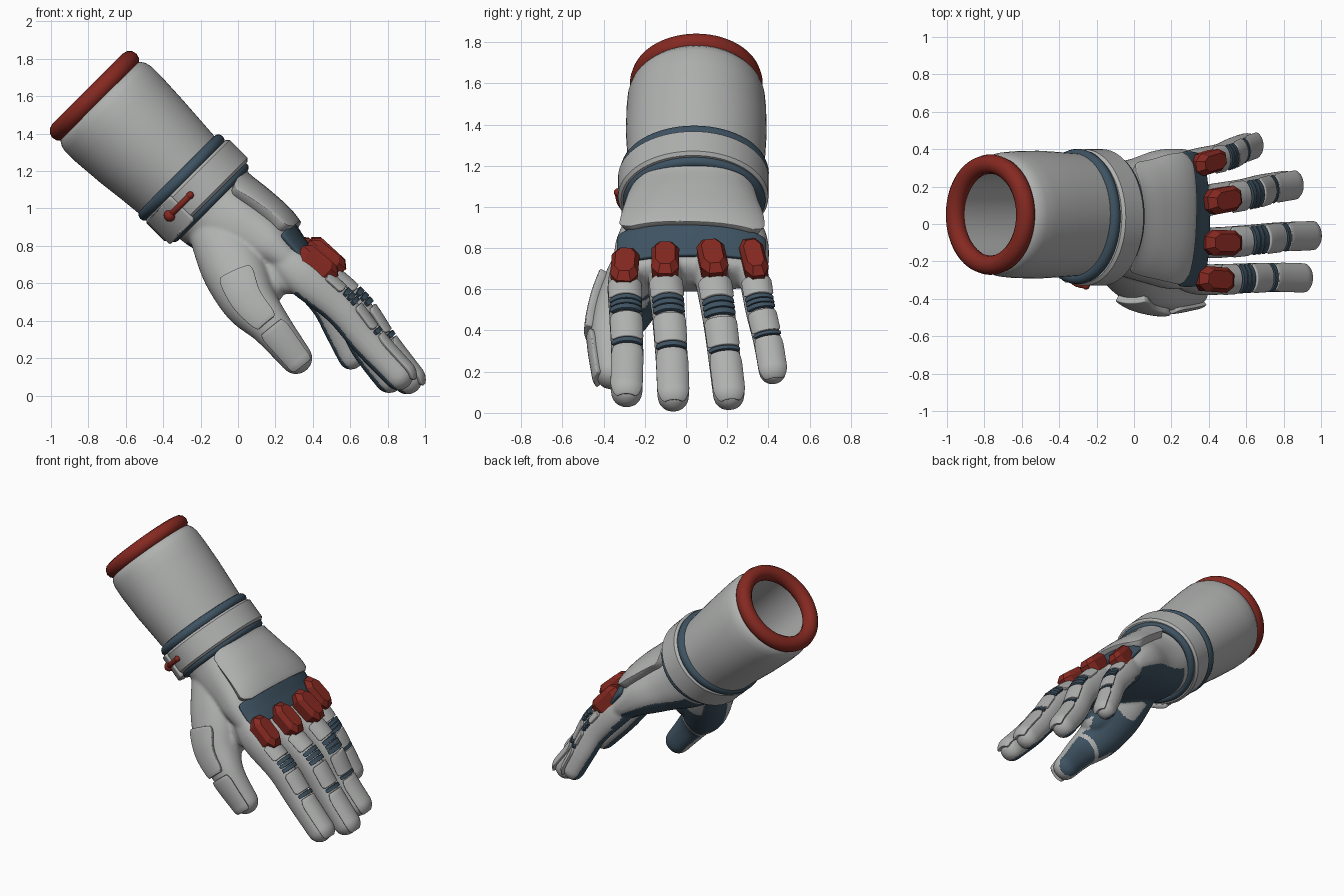
import bpy, bmesh, math
from mathutils import Vector

if "Cube" in bpy.data.objects:
    bpy.data.objects.remove(bpy.data.objects["Cube"])

D, N, Y = Vector((.7071, 0, -.7071)), Vector((.7071, 0, .7071)), Vector((0, 1, 0))
O = Vector((-.765, 0, 1.6))                     # centre of the cuff opening


def material(name, rgb):
    m = bpy.data.materials.new(name)
    m.diffuse_color = (*rgb, 1)
    m.use_nodes = True
    m.node_tree.nodes["Principled BSDF"].inputs["Base Color"].default_value = m.diffuse_color
    return m


GREY = material("light_grey", (.43, .44, .43))
BLUE = material("slate_blue", (.048, .085, .12))
RED = material("brick_red", (.235, .022, .015))


def P(s, t, y):
    """Point at s along the forearm, t towards the back of the hand."""
    return O + D * s + N * t + Y * y


def st(s, t, y, rn, ry):
    return (*P(s, t, y), rn, ry)


def make(name, bm, mat, smooth=True):
    bmesh.ops.recalc_face_normals(bm, faces=bm.faces)
    me = bpy.data.meshes.new(name)
    bm.to_mesh(me)
    bm.free()
    me.materials.append(mat)
    ob = bpy.data.objects.new(name, me)
    bpy.context.collection.objects.link(ob)
    ob["smooth"] = smooth
    return ob


def skin(bm, rows, loop_u=False, loop_a=True, caps=False):
    vs = [[bm.verts.new(p) for p in r] for r in rows]
    nr, na = len(vs), len(vs[0])
    for i in range(nr if loop_u else nr - 1):
        for j in range(na if loop_a else na - 1):
            k, l = (i + 1) % nr, (j + 1) % na
            bm.faces.new((vs[i][j], vs[i][l], vs[k][l], vs[k][j]))
    if caps:
        bm.faces.new(vs[0])
        bm.faces.new(vs[-1])


def raw(path, u):
    """Catmull-Rom blend of (x, y, z, rn, ry) sections."""
    u = max(0, min(len(path) - 1, u))
    i = min(int(u), len(path) - 2)
    f = u - i
    q = [path[max(0, min(len(path) - 1, i + k))] for k in (-1, 0, 1, 2)]
    return [.5 * (2 * b + (c - a) * f + (2 * a - 5 * b + 4 * c - d) * f * f
                  + (3 * b - a - 3 * c + d) * f ** 3) for a, b, c, d in zip(*q)]


def frame(path, u):
    r = raw(path, u)
    u = max(.02, min(len(path) - 1.02, u))
    d = (Vector(raw(path, u + .02)[:3]) - Vector(raw(path, u - .02)[:3])).normalized()
    n = d.cross(Y).normalized()
    return Vector(r[:3]), d, n, n.cross(d), r[3], r[4]


def surf(path, u, a, off=0, e=.9, k=1, shift=0):
    c, d, n, side, rn, ry = frame(path, u)
    over = u - (len(path) - 1)
    if over > 0:                                 # past the end: follow the rounded tip
        k, shift = math.cos(over), (min(rn, ry) + off) * math.sin(over)
    pw = lambda v: math.copysign(abs(v) ** e, v)
    return (c + d * shift + n * (rn + off) * k * pw(math.cos(a))
            + side * (ry + off) * k * pw(math.sin(a)))


def tube(bm, path, dome=1.0, e=.9, na=32):
    last = len(path) - 1
    ang = [math.tau * j / na for j in range(na)]
    caps = [math.radians(x) for x in (82, 62, 42, 21)]
    r0, r1 = (min(path[i][3:]) * dome for i in (0, -1))
    rows = [[surf(path, 0, a, 0, e, math.cos(p), -r0 * math.sin(p)) for a in ang] for p in caps]
    rows += [[surf(path, i / 6, a, 0, e) for a in ang] for i in range(last * 6 + 1)]
    rows += [[surf(path, last, a, 0, e, math.cos(p), r1 * math.sin(p)) for a in ang]
             for p in reversed(caps)]
    skin(bm, rows, caps=True)


def patch(name, path, u0, u1, a0, a1, mat, off=.008, th=.03, e=.9, round_=.2):
    """Padded plate lying on a limb between two stations and two angles."""
    bm = bmesh.new()
    rows, mid, half = [], math.radians(a0 + a1) / 2, math.radians(a1 - a0) / 2
    for i in range(17):
        f = i / 16
        k = 1 - round_ * max(0, (abs(2 * f - 1) - .75) / .25) ** 2
        rows.append([surf(path, u0 + (u1 - u0) * f, mid + half * k * (j / 8 - 1), off, e)
                     for j in range(17)])
    skin(bm, rows, loop_a=False)
    ob = make(name, bm, mat)
    m = ob.modifiers.new("thickness", 'SOLIDIFY')
    m.thickness, m.offset = th, 0
    m = ob.modifiers.new("soft_edge", 'BEVEL')
    m.width, m.segments, m.limit_method, m.angle_limit = th * .3, 2, 'ANGLE', math.radians(50)
    return ob


def hoop(name, prof, mat, closed=True, yc=.04, na=64):
    """Sweep a profile of (s, t centre, rn, ry) round the forearm."""
    bm = bmesh.new()
    rows = [[P(s, t + rn * math.cos(math.tau * j / na), yc + ry * math.sin(math.tau * j / na))
             for j in range(na)] for s, t, rn, ry in prof]
    skin(bm, rows, loop_u=closed)
    if not closed:
        bm.faces.new([v for v in list(bm.verts)[:na]])
    return make(name, bm, mat)


def bead(name, s, t, rn, ry, r, mat, yc=.04):
    hoop(name, [(s + r * math.sin(math.tau * i / 12), t, rn + r * math.cos(math.tau * i / 12),
                 ry + r * math.cos(math.tau * i / 12)) for i in range(12)], mat, yc=yc)


# Cuff with open, hollow top and red rolled rim
hoop("cuff", [(.52, 0, .23, .25), (.2, 0, .225, .24), (0, 0, .225, .24), (.02, 0, .27, .28),
              (.04, 0, .3, .31), (.065, .001, .316, .324), (.1, .002, .324, .333),
              (.18, .003, .323, .339), (.35, .006, .312, .342), (.5, .01, .298, .335),
              (.68, .013, .283, .325)], GREY, closed=False, yc=.05)
bead("cuff_rim", -.004, 0, .266, .27, .052, RED, .05)

# Wrist band between two blue beads, with clasp and latch
W0, W1 = .66, .825
hoop("wrist_band", [(W0, .03, .25, .29), (W0, .03, .3, .35), (W0 + .015, .03, .315, .365),
                    (W1 - .015, .03, .315, .365), (W1, .03, .3, .35), (W1, .03, .25, .29)], GREY,
     yc=.035)
bead("wrist_bead_upper", .635, .02, .278, .328, .034, BLUE)
bead("wrist_bead_lower", .832, .03, .262, .318, .028, BLUE)
band = [st(W0, .03, .035, .315, .365), st(W1 + .02, .03, .035, .315, .365)]
patch("clasp", band, 0, 1, -160, -112, GREY, .0, .03, 1, .1)
bm = bmesh.new()
rod = [surf(band, .42, math.radians(a), h, 1) for a, h in ((-127, .015), (-112, .014), (-98, .004))]
tube(bm, [(*p, .016, .016) for p in rod])
for p, r in ((rod[0], .032), (rod[2], .02)):
    v = bmesh.ops.create_uvsphere(bm, u_segments=16, v_segments=10, radius=r)["verts"]
    bmesh.ops.translate(bm, verts=v, vec=p)
make("latch", bm, RED)

# Limb sections: x, y, z, thickness radius, width radius
hand = [st(.70, .02, .04, .24, .29), st(.88, .015, .04, .23, .288), st(1.05, .06, .03, .2, .33),
        st(1.2, .095, .03, .17, .37), st(1.34, .11, .025, .125, .375), st(1.43, .11, .025, .105, .36)]
thumb = [(-.15, -.08, .92, .13, .13), (-.03, -.2, .70, .175, .16), (.06, -.30, .51, .15, .145),
         (.175, -.365, .37, .11, .1), (.315, -.36, .195, .086, .08)]


def finger(pts, k=1):
    """Sections deepened towards the palm side so the back of the finger stays put."""
    out = []
    for p, r, g in zip(pts, (.082, .086, .083, .081, .08), (1.1, 1.22, 1.12, 1.06, 1.0)):
        r *= k
        out.append((*(Vector(p) - N * r * (g - 1)), r * g, r * .97))
    return out


fingers = {
    "index": finger([(.24, -.25, .75), (.36, -.295, .65), (.55, -.292, .475), (.695, -.285, .29),
                     (.86, -.288, .105)]),
    "middle": finger([(.28, -.06, .76), (.40, -.10, .665), (.62, -.085, .475), (.76, -.07, .275),
                      (.907, -.062, .083)]),
    "ring": finger([(.28, .09, .76), (.40, .125, .67), (.59, .16, .47), (.69, .187, .265),
                    (.81, .208, .09)]),
    "little": finger([(.22, .27, .78), (.33, .325, .68), (.47, .36, .50), (.54, .395, .35),
                      (.605, .42, .205)], .87)}

# Hand body: all limbs fused into one soft skin
bm = bmesh.new()
tube(bm, hand, .4, .85, 48)
for limb in (thumb, *fingers.values()):
    tube(bm, limb)
tube(bm, [(.03, -.18, .68, .13, .12), (.15, -.24, .575, .1, .1)])     # thumb web
tube(bm, [(.12, -.2, .68, .11, .1), (.27, -.26, .62, .08, .08)])
src = make("hand_body", bm, GREY)
m = src.modifiers.new("fuse", 'REMESH')
m.mode, m.voxel_size = 'VOXEL', .0095
m = src.modifiers.new("soften", 'SMOOTH')
m.factor, m.iterations = .5, 12
me = bpy.data.meshes.new_from_object(src.evaluated_get(bpy.context.evaluated_depsgraph_get()))
src.modifiers.clear()
src.data = me
me.materials.clear()
me.materials.append(GREY)
me.materials.append(BLUE)
thenar_dir, under_dir, pad_dir = (Vector(v).normalized() for v in
                                  ((-.3, .8, -.5), (-.7, 0, -.7), (.2, .95, -.2)))
for f in me.polygons:                            # blue palm, finger undersides and thumb pad
    s, t = (f.center - O).dot(D), (f.center - O).dot(N)
    if t < -.08 and s > 1.4:
        blue = f.normal.dot(pad_dir) > .5 and not 1.5 < s < 1.525
    elif s > 1.5:
        blue = f.normal.dot(under_dir) > .72
    elif f.center.y < -.08 and t < 0:
        blue = s > .9 and f.normal.dot(thenar_dir) > .48
    else:
        blue = s > .9 and f.normal.dot(under_dir) > .5 and f.normal.y > -.3 and f.center.y > -.3
    f.material_index = int(blue)

# Back-of-hand plate and knuckle strap
patch("hand_plate", hand, 1.05, 3.45, -56, 56, GREY, .025, .055, .85, .25)
patch("knuckle_strap", hand, 3.35, 4.7, -66, 66, BLUE, .01, .025, .85, .05)

# Thumb plates on the outer side
patch("thumb_base_plate", thumb, 1.5, 2.95, -121, -63, GREY, .012, .04)
patch("thumb_tip_plate", thumb, 3.06, 4.5, -130, -50, GREY, .005, .028)

# Finger pads, flex ribs and faceted knuckle guards
for (name, path), lift in zip(fingers.items(), (.005, .02, .03, .03)):
    for i, (a, b) in enumerate(((1.4, 1.8), (2.22, 2.86), (3.06, 4.9))):
        patch(f"{name}_pad_{i}", path, a, b, -55, 55, GREY, .005, .026)
    for i, (a, b) in enumerate(((1.84, 1.93), (1.95, 2.04), (2.06, 2.16), (2.9, 3.02))):
        patch(f"{name}_rib_{i}", path, a, b, -50, 50, BLUE, .006, .026)
    c, d, n, side, rn, ry = frame(path, 1.1)
    c.z += lift
    k = ry / .084
    bm = bmesh.new()
    outline = [(-1, -.5), (-.6, -1), (.6, -1), (1, -.5), (1, .5), (.6, 1), (-.6, 1), (-1, .5)]
    skin(bm, [[c + n * (rn + h) + d * x * .122 * q + side * y * .068 * k * q for x, y in outline]
              for h, q in ((-.06, .92), (.018, 1), (.052, .7))], caps=True)
    make(f"{name}_knuckle_guard", bm, RED, smooth=False)

# Smooth shading with sharp creases kept
bpy.ops.object.select_all(action='DESELECT')
for ob in bpy.context.collection.objects:
    if ob["smooth"]:
        ob.select_set(True)
        bpy.context.view_layer.objects.active = ob
bpy.ops.object.shade_smooth_by_angle(angle=math.radians(40))
